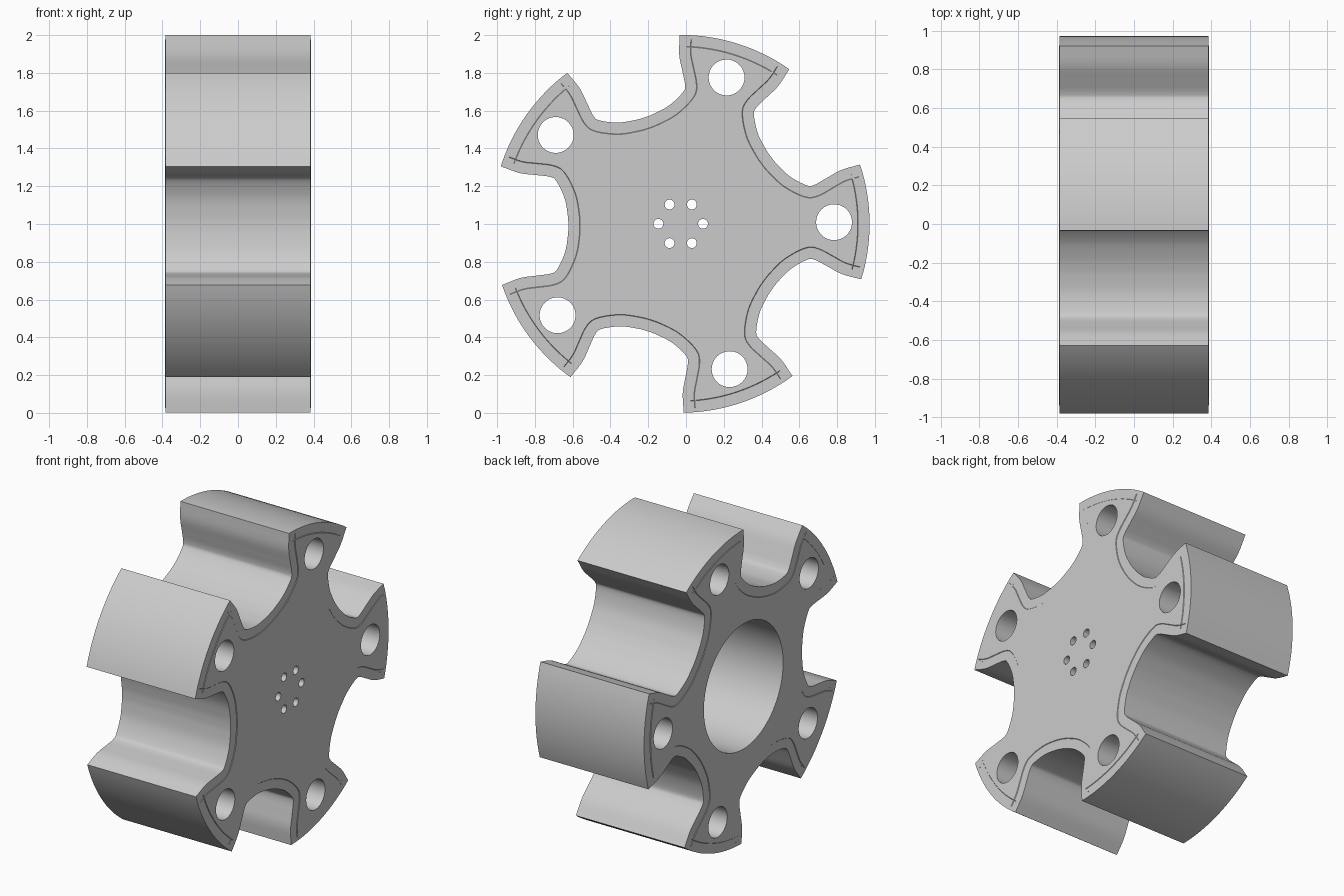
import bpy, bmesh, math
from mathutils import Vector

if "Cube" in bpy.data.objects:
    bpy.data.objects.remove(bpy.data.objects["Cube"])

CY, CZ = -0.028, 1.001     # hub axis
RADIUS = 1.0
ROT = math.radians(0.6)    # direction of the first lobe
STEP = math.radians(72)
HALF = 0.384               # half width of the body
LAND = 0.387               # half width at the raised lands
FLOOR = 0.29               # bottom of the blind bore

grey = bpy.data.materials.new("light_grey")
grey.diffuse_color = (0.6, 0.6, 0.6, 1)
grey.use_nodes = True
grey.node_tree.nodes["Principled BSDF"].inputs["Base Color"].default_value = grey.diffuse_color


def spline(pts, n):
    """Smooth curve through the points."""
    p = [2 * pts[0] - pts[1]] + pts + [2 * pts[-1] - pts[-2]]
    out = []
    for i in range(1, len(p) - 2):
        a, b, c, d = p[i - 1:i + 3]
        for k in range(n):
            t = k / n
            out.append(0.5 * (2 * b + (c - a) * t + (2 * a - 5 * b + 4 * c - d) * t * t
                              + (3 * b - a - 3 * c + d) * t ** 3))
    return out + [pts[-1].copy()]


def polar(r, a):
    return Vector((r * math.cos(a), r * math.sin(a)))


def circle(r, segs, centre=Vector((0, 0))):
    return [centre + polar(r, 2 * math.pi * k / segs) for k in range(segs)]


def offset(pts, d):
    """Move a counter-clockwise outline inward with mitred corners."""
    out = []
    for i, p in enumerate(pts):
        e1 = (p - pts[i - 1]).normalized()
        e2 = (pts[(i + 1) % len(pts)] - p).normalized()
        n1, n2 = Vector((-e1.y, e1.x)), Vector((-e2.y, e2.x))
        out.append(p + (n1 + n2) * (d / (1 + n1.dot(n2))))
    return out


bm = bmesh.new()


def loop(pts, x):
    return [bm.verts.new((x, CY + p.x, CZ + p.y)) for p in pts]


def bridge(a, b):
    for i in range(len(a)):
        bm.faces.new((a[i - 1], a[i], b[i], b[i - 1]))


def fill(loops):
    """Flat face bounded by the first loop, with the others as holes."""
    edges = []
    for l in loops:
        for i in range(len(l)):
            edges.append(bm.edges.get((l[i - 1], l[i])) or bm.edges.new((l[i - 1], l[i])))
    bmesh.ops.triangle_fill(bm, edges=edges, use_beauty=True, normal=(1, 0, 0))


# Star outline: recess between two lobes, then the outer arc of the lobe
half = [(0.949, 0.314), (0.851, 0.278), (0.762, 0.266), (0.69, 0.256),
        (0.656, 0.233), (0.614, 0.144), (0.598, 0.055)]
recess = spline([Vector((u, -v)) for u, v in half] + [Vector((0.595, 0))]
                + [Vector(h) for h in reversed(half)], 5)
tip = math.atan2(half[0][1], half[0][0])
arc = [polar(RADIUS, tip + (STEP - 2 * tip) * k / 16) for k in range(1, 16)]
star = []
for i in range(5):
    a = ROT + STEP * (i + 0.5)
    c, s = math.cos(a), math.sin(a)
    star += [Vector((p.x * c - p.y * s, p.x * s + p.y * c)) for p in recess + arc]

# Outer wall, flat rim and step up to the raised land on each end
rim_l, rim_r = loop(star, -HALF), loop(star, HALF)
bridge(rim_l, rim_r)
lands = []
for rim, side in ((rim_l, -1), (rim_r, 1)):
    foot = loop(offset(star, 0.06), side * HALF)
    top = loop(offset(star, 0.063), side * LAND)
    bridge(rim, foot)
    bridge(foot, top)
    lands.append([top])

# Through holes in the lobes
for i in range(5):
    c = circle(0.095, 48, polar(0.812, ROT + STEP * i))
    l, r = loop(c, -LAND), loop(c, LAND)
    bridge(l, r)
    lands[0].append(l)
    lands[1].append(r)

# Blind bore, with a ring of small holes through its floor
c = circle(0.40, 96)
mouth, bottom = loop(c, -LAND), loop(c, FLOOR)
bridge(mouth, bottom)
lands[0].append(mouth)
floor = [bottom]
for i in range(6):
    c = circle(0.026, 24, polar(0.118, math.radians(60 * i)))
    l, r = loop(c, FLOOR), loop(c, LAND)
    bridge(l, r)
    floor.append(l)
    lands[1].append(r)

for loops in lands + [floor]:
    fill(loops)
bmesh.ops.recalc_face_normals(bm, faces=bm.faces[:])

me = bpy.data.meshes.new("lobed_hub")
bm.to_mesh(me)
bm.free()
me.materials.append(grey)
hub = bpy.data.objects.new("lobed_hub", me)
bpy.context.collection.objects.link(hub)
bpy.context.view_layer.objects.active = hub
hub.select_set(True)
bpy.ops.object.shade_smooth_by_angle(angle=math.radians(30))
